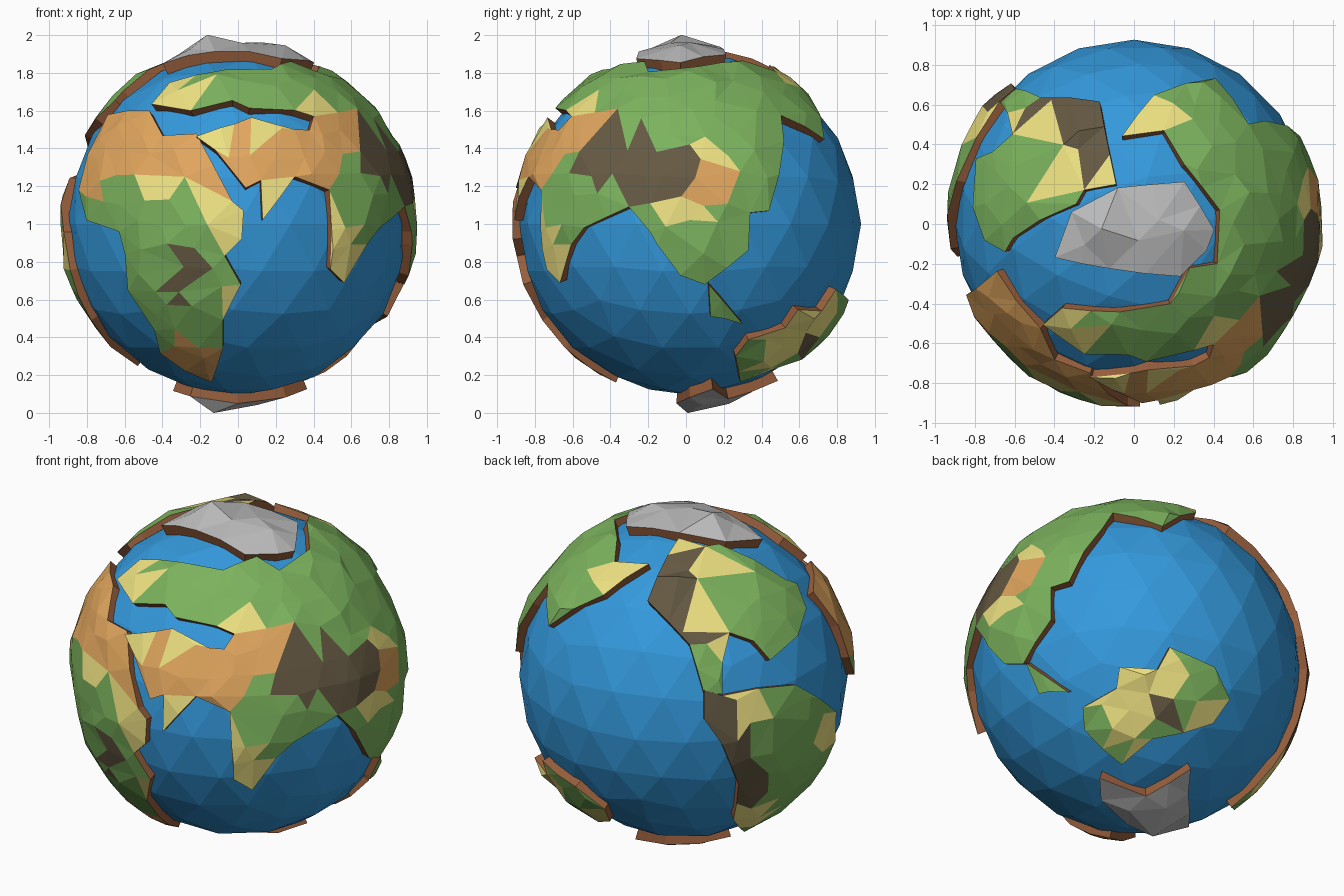
import bpy, bmesh, random
from math import radians, sin, cos, sqrt
from mathutils import Vector
from mathutils.geometry import delaunay_2d_cdt

if "Cube" in bpy.data.objects:
    bpy.data.objects.remove(bpy.data.objects["Cube"])

random.seed(4)
CENTRE = Vector((0, 0.022, 1))
SEA, LAND, FOOT = 0.905, 0.938, 0.86

# viewing directions (azimuth, elevation) used to lay coast outlines on the globe
VIEWS = {"F": (0, 0), "R": (90, 0), "T": (0, 90), "U": (0, -90), "B": (215, 25), "C": (147, -30)}


def on_globe(view, x, y):
    """Unit direction of the globe point seen at (x, y) in a view."""
    a, e = (radians(v) for v in VIEWS[view])
    right = Vector((cos(a), sin(a), 0))
    up = Vector((-sin(a) * sin(e), cos(a) * sin(e), cos(e)))
    out = Vector((sin(a) * cos(e), -cos(a) * cos(e), sin(e)))
    shift = Vector((0, CENTRE.y, 1 if view in "FR" else 0))
    x, y = (x - shift.dot(right)) / LAND, (y - shift.dot(up)) / LAND
    k = x * x + y * y
    if k > 0.995:
        x, y, k = x / sqrt(k / 0.995), y / sqrt(k / 0.995), 0.995
    return (right * x + up * y + out * sqrt(1 - k)).normalized()


def material(name, rgb):
    m = bpy.data.materials.new(name)
    m.diffuse_color = (*rgb, 1)
    m.use_nodes = True
    m.node_tree.nodes["Principled BSDF"].inputs["Base Color"].default_value = m.diffuse_color
    return m


MATS = {
    "earth": material("earth", (0.30, 0.11, 0.045)),
    "green": material("grass", (0.20, 0.45, 0.11)),
    "yellow": material("steppe", (0.85, 0.75, 0.22)),
    "orange": material("desert", (0.75, 0.38, 0.11)),
    "dark": material("mountain", (0.13, 0.10, 0.055)),
    "ice": material("ice", (0.5, 0.5, 0.5)),
}
ORDER = list(MATS)


def globe_points(level):
    bm = bmesh.new()
    bmesh.ops.create_icosphere(bm, subdivisions=level, radius=1)
    pts = [v.co.normalized() for v in bm.verts]
    bm.free()
    return pts


def inside(p, poly):
    hit = False
    for a, b in zip(poly, poly[1:] + poly[:1]):
        if (a.y > p.y) != (b.y > p.y) and p.x < (b.x - a.x) * (p.y - a.y) / (b.y - a.y) + a.x:
            hit = not hit
    return hit


def land(name, outline, patches=(), base="green", peaks=(), keep=0.8, rough=0.016, rim_r=LAND):
    """Raised slab: triangulated coast outline with an earth-coloured wall."""
    corners = [on_globe(v, x, y) for v, pts in outline for x, y in pts]
    coast = []
    for a, b in zip(corners, corners[1:] + corners[:1]):
        n = max(1, round(a.angle(b) / 0.2))
        coast += [a.slerp(b, i / n) for i in range(n)]
    # stereographic map about the middle of the land
    mid = sum(coast, Vector()).normalized()
    ax = mid.orthogonal().normalized()
    ay = mid.cross(ax)

    def flat(p):
        s = 2 / (1 + p.dot(mid))
        return Vector((p.dot(ax) * s, p.dot(ay) * s))

    poly = [flat(p) for p in coast]
    pts = [(p, rim_r + random.uniform(-0.004, 0.008)) for p in coast]
    tops = [(on_globe(v, x, y), r) for v, x, y, r in peaks]
    pts += tops
    for p in globe_points(4):
        p = (p + Vector([random.uniform(-.03, .03) for _ in range(3)])).normalized()
        if random.random() > keep or p.dot(mid) < -0.6 or not inside(flat(p), poly):
            continue
        if min((p - q).length for q in coast + [t for t, _ in tops]) > 0.075:
            pts.append((p, rim_r + random.uniform(0, rough)))
    n = len(coast)
    edges = [(i, (i + 1) % n) for i in range(n)]
    co, _, faces, orig, _, _ = delaunay_2d_cdt([flat(p) for p, _ in pts], edges, [], 1, 1e-5)

    bm = bmesh.new()
    verts = []
    for c, o in zip(co, orig):
        k = c.length_squared / 4
        p, r = pts[o[0]] if o else ((ax * c.x + ay * c.y) + mid * (1 - k), rim_r)
        verts.append(bm.verts.new(CENTRE + p.normalized() * r))
    zones = [(on_globe(v, x, y), r, c) for v, x, y, r, c in patches]
    for f in faces:
        face = bm.faces.new([verts[i] for i in f])
        d = (face.calc_center_median() - CENTRE).normalized()
        colour = next((c for q, r, c in zones if (d - q).length < r), base)
        face.material_index = ORDER.index(colour)
        face.normal_update()
        if face.normal.dot(d) < 0:
            face.normal_flip()
    # wall down into the sea
    rim = [e for e in bm.edges if len(e.link_faces) == 1]
    low = {}
    for v in [v for e in rim for v in e.verts]:
        if v not in low:
            low[v] = bm.verts.new(CENTRE + (v.co - CENTRE).normalized() * FOOT)
    for e in rim:
        loop = e.link_loops[0]
        a, b = loop.vert, loop.link_loop_next.vert
        bm.faces.new((b, a, low[a], low[b])).material_index = 0
    me = bpy.data.meshes.new(name)
    bm.to_mesh(me)
    bm.free()
    for m in MATS.values():
        me.materials.append(m)
    bpy.context.collection.objects.link(bpy.data.objects.new(name, me))


# ocean ball
bpy.ops.mesh.primitive_ico_sphere_add(subdivisions=3, radius=SEA, location=CENTRE)
ocean = bpy.context.object
ocean.name = "ocean"
ocean.data.materials.append(material("water", (0.034, 0.32, 0.72)))

# southern front continent
land("africa", [("F", [
    (-.69, 1.58), (-.47, 1.6), (-.40, 1.47), (-.22, 1.48), (-.13, 1.31), (-.03, 1.12), (.03, 1.07),
    (.02, .92), (-.07, .83), (.015, .68), (-.08, .49), (-.08, .34), (-.14, .16), (-.41, .32),
    (-.44, .44), (-.58, .65), (-.6, .84), (-.63, .96), (-.8, 1.02), (-.84, 1.18), (-.79, 1.37)])],
    [("F", -.27, .78, .09, "dark"), ("F", -.3, .65, .08, "dark"), ("F", -.2, .28, .2, "orange"),
     ("F", -.1, 1.15, .1, "yellow"), ("F", -.05, .95, .12, "yellow"), ("F", -.06, .62, .1, "yellow"),
     ("F", -.45, 1.22, .07, "yellow"), ("F", -.25, 1.38, .22, "orange"),
     ("F", -.5, 1.42, .24, "orange"), ("F", -.75, 1.42, .33, "orange")])

# great northern continent
land("eurasia", [
    ("F", [(-.455, 1.63), (-.25, 1.6), (-.03, 1.65), (.06, 1.61), (.3, 1.6), (.4, 1.57), (.38, 1.5),
           (.3, 1.5), (.07, 1.56), (-.02, 1.53), (-.22, 1.46), (-.12, 1.39), (.04, 1.19), (.12, 1.23),
           (.13, 1.02), (.3, 1.25), (.48, 1.18), (.49, .76), (.56, .69)]),
    ("R", [(-.61, .89), (-.54, .98), (-.3, 1.09), (-.19, .96), (-.15, .89), (-.03, .73), (.1, .68),
           (.33, .86), (.34, 1.06), (.44, 1.07), (.52, 1.44), (.5, 1.57), (.735, 1.45)]),
    ("T", [(.1, .65), (-.06, .44), (.15, .47), (.25, .3), (.43, .07), (.42, -.2), (.28, -.22),
           (.18, -.4), (-.07, -.44), (-.36, -.42)])],
    [("R", -.45, 1.36, .19, "dark"), ("R", -.25, 1.3, .19, "dark"), ("R", -.07, 1.25, .14, "dark"),
     ("R", .09, 1.24, .11, "orange"), ("R", .0, 1.08, .12, "yellow"), ("R", .2, 1.24, .12, "yellow"),
     ("R", .1, 1.38, .1, "yellow"), ("F", .13, 1.14, .14, "yellow"), ("F", .12, 1.53, .1, "yellow"),
     ("F", -.12, 1.42, .1, "yellow"), ("F", .12, 1.38, .22, "orange"), ("F", .38, 1.38, .19, "orange"),
     ("F", .55, 1.5, .13, "orange"), ("F", -.32, 1.68, .13, "yellow"), ("F", .42, 1.57, .12, "yellow"),
     ("F", .53, .9, .16, "yellow"), ("T", .12, .55, .15, "yellow")], rough=.022)

# western continents
land("north_america", [
    ("T", [(-.09, .2), (-.25, .17), (-.29, .1), (-.47, .02), (-.61, -.07), (-.65, -.14)]),
    ("B", [(.66, .35), (.615, .2), (.46, .065), (.37, .17), (.24, .215), (.2, .05), (.2, -.12),
           (.1, -.12), (.02, .15), (-.21, .39)])],
    [("B", -.08, .42, .2, "dark"), ("B", -.06, .6, .13, "dark"), ("B", .02, .22, .12, "dark"),
     ("B", .05, .62, .15, "yellow"), ("B", .1, .4, .12, "yellow"), ("B", .15, .25, .15, "yellow")],
    rough=.03, peaks=[("B", -.04, .5, .985), ("B", .06, .5, .965)])
land("south_america", [("B", [
    (.2, -.13), (.4, -.09), (.6, -.07), (.83, -.22), (.82, -.38), (.69, -.62), (.32, -.88), (.26, -.81),
    (.29, -.62), (.2, -.4), (.1, -.26), (.1, -.1)])],
    [("B", .16, -.28, .14, "dark"), ("B", .27, -.47, .13, "dark"), ("B", .35, -.64, .14, "dark"),
     ("B", .35, -.8, .16, "yellow"), ("B", .32, -.17, .13, "yellow"), ("B", .78, -.33, .1, "yellow")])

# southern island continent and its small neighbour
land("australia", [("C", [
    (-.36, -.215), (-.19, -.1), (-.18, .02), (.03, .02), (.09, .145), (.35, .05), (.45, -.12),
    (.365, -.26), (.03, -.365), (-.12, -.515), (-.34, -.34)])],
    [("C", .1, -.17, .09, "dark"), ("C", -.12, -.15, .2, "yellow"), ("C", .1, .0, .1, "yellow"),
     ("C", .3, -.17, .1, "yellow"), ("C", -.1, -.35, .1, "yellow")], rough=.03)
land("small_island", [("R", [(.12, .68), (.19, .6), (.3, .47), (.2, .5), (.13, .51)])])

# polar ice
land("north_ice", [("T", [
    (-.31, .06), (-.08, .18), (.25, .21), (.4, -.03), (.36, -.13), (.23, -.26), (-.12, -.22),
    (-.39, -.165)])],
    base="ice", peaks=[("T", -.15, -.02, 1.016), ("T", .12, .02, .97), ("T", .02, -.08, .965),
                       ("T", .24, -.03, .98), ("T", -.24, -.1, .97)], keep=0, rim_r=.95)
land("south_ice", [("U", [
    (.36, -.14), (.1, -.22), (0, -.48), (-.1, -.34), (-.34, -.06), (-.25, .04), (0, .05), (.25, -.02)])],
    base="ice", peaks=[("U", -.12, -.01, 1.009), ("U", .1, -.08, .965), ("U", -.04, -.22, .975)],
    keep=0, rim_r=.95)
